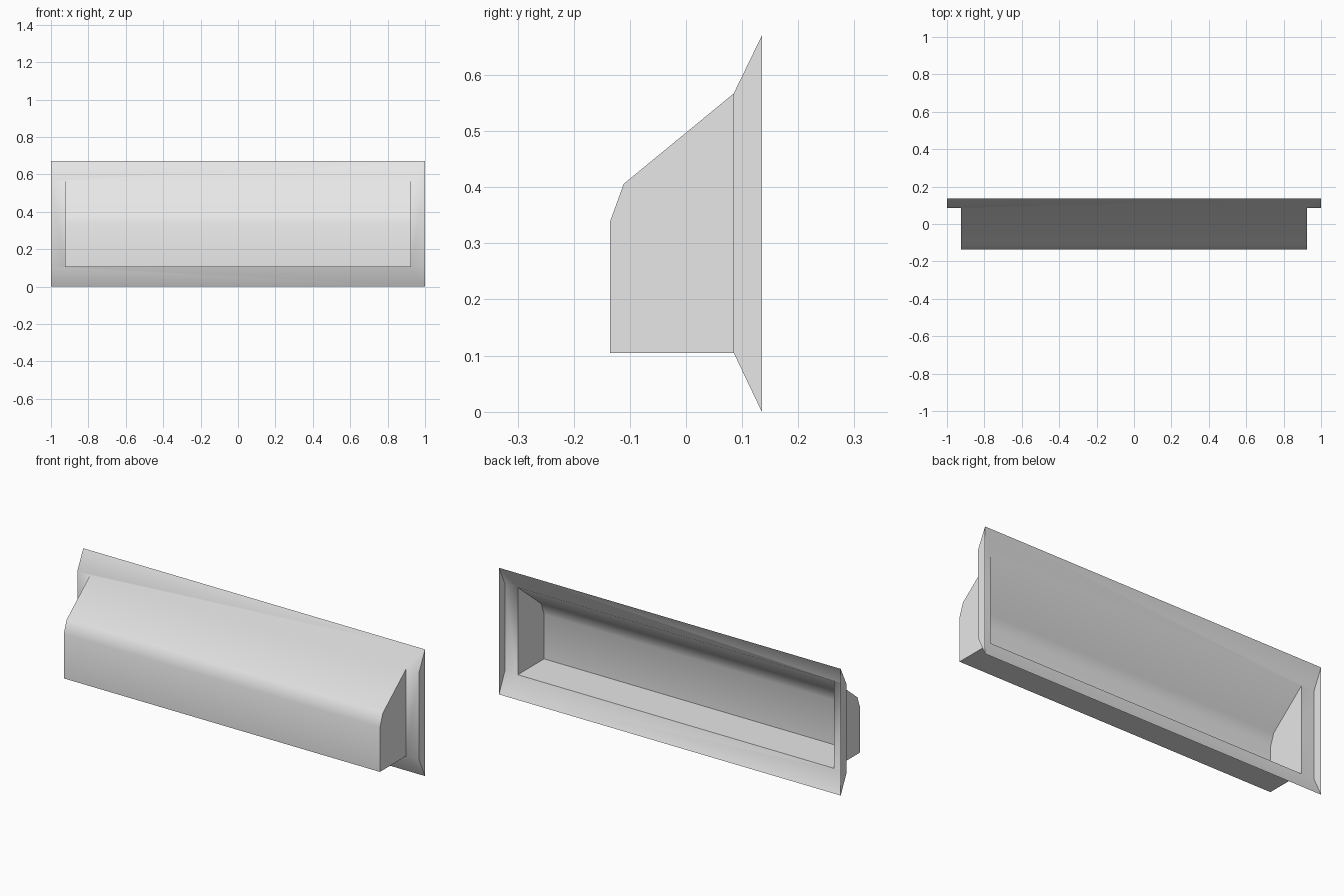
import bpy, bmesh

if "Cube" in bpy.data.objects:
    bpy.data.objects.remove(bpy.data.objects["Cube"], do_unlink=True)

HALF, INNER = 1.0, 0.925          # half widths of the frame and of the hood
BACK, FACE = 0.135, 0.085         # depth of the frame's rim and of its face
TOP, HIGH, LOW = 0.67, 0.567, 0.105

grey = bpy.data.materials.new("light_grey")
grey.use_nodes = True
grey.diffuse_color = (0.8, 0.8, 0.8, 1)
grey.node_tree.nodes["Principled BSDF"].inputs["Base Color"].default_value = (0.8, 0.8, 0.8, 1)

bm = bmesh.new()


def face(points):
    return bm.faces.new([bm.verts.new(p) for p in points])


# Hood: an open-backed profile run across the width, closed at both ends
hood = [(FACE, HIGH), (-0.111, 0.406), (-0.135, 0.34), (-0.135, LOW), (FACE, LOW)]
for (y0, z0), (y1, z1) in zip(hood, hood[1:]):
    face([(-INNER, y0, z0), (-INNER, y1, z1), (INNER, y1, z1), (INNER, y0, z0)])

for side in (-1, 1):
    face([(side * INNER, y, z) for y, z in hood])
    # Frame: flat strip beside the hood and closed end
    face([(side * x, FACE, z) for x, z in
          ((INNER, LOW), (HALF, LOW), (HALF, HIGH), (INNER, HIGH))])
    face([(side * HALF, y, z) for y, z in
          ((FACE, LOW), (BACK, 0), (BACK, TOP), (FACE, HIGH))])

# Frame: flared top and bottom flanges
for rim, edge in ((TOP, HIGH), (0, LOW)):
    face([(-HALF, BACK, rim)] + [(x, FACE, edge) for x in (-HALF, -INNER, INNER, HALF)]
         + [(HALF, BACK, rim)])

# Join the parts into one open shell facing outward
bmesh.ops.remove_doubles(bm, verts=bm.verts, dist=0.0001)
bmesh.ops.recalc_face_normals(bm, faces=bm.faces)
front = min(bm.faces, key=lambda f: f.calc_center_median().y)
if front.normal.y > 0:
    bmesh.ops.reverse_faces(bm, faces=bm.faces)

mesh = bpy.data.meshes.new("hooded_frame")
bm.to_mesh(mesh)
bm.free()
mesh.materials.append(grey)
shell = bpy.data.objects.new("hooded_frame", mesh)
bpy.context.collection.objects.link(shell)
bpy.ops.object.select_all(action='DESELECT')
shell.select_set(True)
bpy.context.view_layer.objects.active = shell
bpy.ops.object.shade_smooth_by_angle(angle=0.56)
